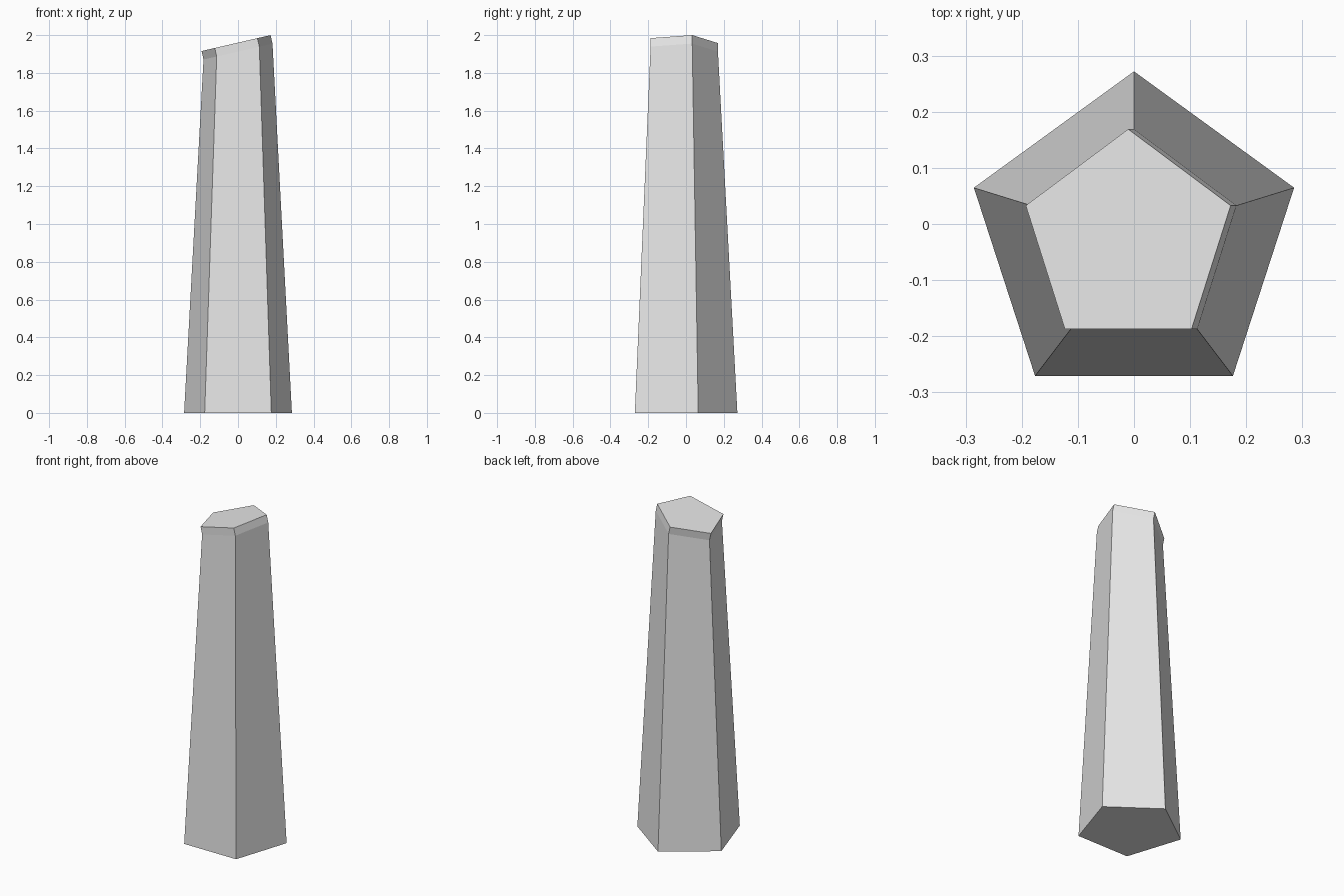
import bpy
import bmesh
import math
from mathutils import Matrix, Vector

# Remove the default object
cube = bpy.data.objects.get("Cube")
if cube:
    bpy.data.objects.remove(cube, do_unlink=True)

SIDES = 5
CENTRE_Y = -0.028
TILT = Matrix.Rotation(math.radians(-13), 4, 'Y')

# One plain stone colour
stone = bpy.data.materials.new("light_grey_stone")
stone.use_nodes = True
colour = (0.8, 0.8, 0.8, 1)
stone.diffuse_color = colour
stone.node_tree.nodes["Principled BSDF"].inputs["Base Color"].default_value = colour


def ring(bm, radius, matrix):
    """Pentagon of vertices with one corner pointing to the back."""
    verts = []
    for i in range(SIDES):
        a = math.pi / 2 + i * math.tau / SIDES
        corner = Vector((math.cos(a), math.sin(a), 0)) * radius
        verts.append(bm.verts.new(matrix @ corner))
    return verts


# Tapered shaft, tilted shoulder and a short cap that follows the tilt
base = Matrix.Translation((0, CENTRE_Y, 0))
shoulder = Matrix.Translation((0, CENTRE_Y, 1.913)) @ TILT
cap = shoulder @ Matrix.Translation((0, 0, 0.046))

bm = bmesh.new()
rings = [ring(bm, 0.3, base), ring(bm, 0.197, shoulder), ring(bm, 0.197, cap)]
for low, high in zip(rings, rings[1:]):
    for i in range(SIDES):
        j = (i + 1) % SIDES
        bm.faces.new((low[i], low[j], high[j], high[i]))
bm.faces.new(rings[0][::-1])
bm.faces.new(rings[-1])
bmesh.ops.recalc_face_normals(bm, faces=bm.faces)

mesh = bpy.data.meshes.new("stone_pillar")
bm.to_mesh(mesh)
bm.free()
mesh.materials.append(stone)
pillar = bpy.data.objects.new("stone_pillar", mesh)
bpy.context.collection.objects.link(pillar)
